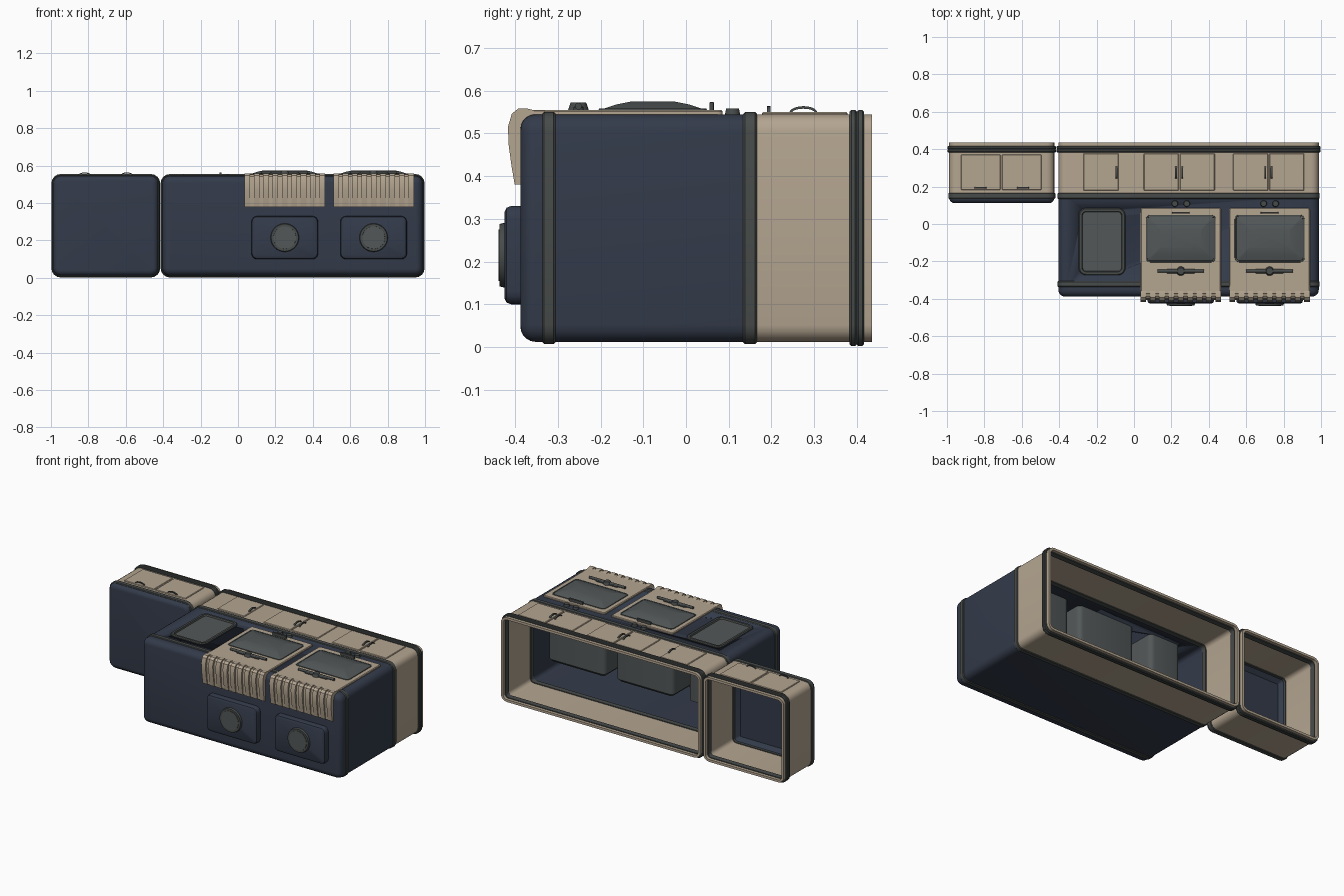
import bpy, bmesh, math
from mathutils import Matrix

if "Cube" in bpy.data.objects:
    bpy.data.objects.remove(bpy.data.objects["Cube"])


def mat(name, c):
    m = bpy.data.materials.new(name)
    m.diffuse_color = (*c, 1)
    m.use_nodes = True
    m.node_tree.nodes["Principled BSDF"].inputs["Base Color"].default_value = m.diffuse_color
    return m


NAVY = mat("navy", (0.033, 0.043, 0.068))
TAN = mat("warm tan", (0.455, 0.375, 0.28))
GREY = mat("glass grey", (0.085, 0.096, 0.096))
TRIM = mat("trim grey", (0.062, 0.070, 0.068))


def finish(name, bm, mats):
    bmesh.ops.recalc_face_normals(bm, faces=bm.faces)
    me = bpy.data.meshes.new(name)
    bm.to_mesh(me)
    bm.free()
    ob = bpy.data.objects.new(name, me)
    bpy.context.collection.objects.link(ob)
    for m in mats:
        me.materials.append(m)
    bpy.context.view_layer.objects.active = ob
    bpy.ops.object.select_all(action='DESELECT')
    ob.select_set(True)
    bpy.ops.object.shade_smooth_by_angle(angle=math.radians(35))
    return ob


def rrect(u0, u1, v0, v1, r, n=5):
    """Rounded rectangle outline."""
    pts = []
    for i, (cu, cv) in enumerate(((u1 - r, v1 - r), (u0 + r, v1 - r), (u0 + r, v0 + r), (u1 - r, v0 + r))):
        for k in range(n):
            a = math.pi / 2 * (i + k / (n - 1))
            pts.append((cu + r * math.cos(a), cv + r * math.sin(a)))
    return pts


def loft(name, rect, r, steps, mats, axis='z', wrap=False, rule=None):
    """Skin rounded rectangles; each step is (position, inset)."""
    bm = bmesh.new()
    u0, u1, v0, v1 = rect
    rings = []
    for w, i in steps:
        pts = rrect(u0 + i, u1 - i, v0 + i, v1 - i, max(r - i, 0.004))
        rings.append([bm.verts.new((u, v, w) if axis == 'z' else (u, w, v)) for u, v in pts])
    n = len(rings[0])
    pairs = list(zip(rings, rings[1:])) + ([(rings[-1], rings[0])] if wrap else [])
    for a, b in pairs:
        for k in range(n):
            bm.faces.new((a[k], a[(k + 1) % n], b[(k + 1) % n], b[k]))
    if not wrap:
        bm.faces.new(rings[0])
        bm.faces.new(rings[-1])
    if rule:
        for f in bm.faces:
            f.material_index = rule(f.calc_center_median())
    return finish(name, bm, mats)


def plate(name, rect, r, z0, z1, m, b=0.004):
    return loft(name, rect, r, [(z0, 0), (z1 - b, 0), (z1, b)], [m])


def prism(name, pts, a0, a1, m, axis='x'):
    """Extrude a profile along x (points are y,z) or y (points are x,z)."""
    bm = bmesh.new()
    ends = [[bm.verts.new((a, p, q) if axis == 'x' else (p, a, q)) for p, q in pts] for a in (a0, a1)]
    for e in ends:
        bm.faces.new(e)
    n = len(pts)
    for k in range(n):
        bm.faces.new((ends[0][k], ends[0][(k + 1) % n], ends[1][(k + 1) % n], ends[1][k]))
    return finish(name, bm, [m])


def cyl(name, c, r1, r2, h, m, axis='z'):
    bm = bmesh.new()
    bmesh.ops.create_cone(bm, cap_ends=True, segments=32, radius1=r1, radius2=r2, depth=h)
    rot = {'z': Matrix(), 'y': Matrix.Rotation(math.pi / 2, 4, 'X'), 'x': Matrix.Rotation(math.pi / 2, 4, 'Y')}[axis]
    bmesh.ops.transform(bm, matrix=Matrix.Translation(c) @ rot, verts=bm.verts)
    return finish(name, bm, [m])


Z0, Z1, T, BACK, SPLIT = 0.012, 0.545, 0.015, 0.436, 0.15


def shell(name, x0, x1, front, R):
    """Hollow open-backed box with a rounded front, navy ahead and tan behind."""
    steps = [(front + T, R + T), (front + R + T, T), (SPLIT, T), (BACK, T), (BACK, 0), (SPLIT, 0)]
    for k in range(6):
        a = k * math.pi / 10
        steps.append((front + R * (1 - math.sin(a)), R * (1 - math.cos(a))))
    return loft(name, (x0, x1, Z0, Z1), 0.04, steps, [NAVY, TAN], 'y',
                rule=lambda c: 1 if c.y > SPLIT + 0.001 else 0)


def ring(name, x0, x1, y0, y1, out):
    b = 0.004
    loft(name, (x0, x1, Z0, Z1), 0.04,
         [(y0, T + 0.005), (y0, b - out), (y0 + b, -out), (y1 - b, -out), (y1, b - out), (y1, T + 0.005)],
         [TRIM], 'y', wrap=True)


# cabinet shells and trim bands
MAIN, SIDE = (-0.404, 0.988), (-0.988, -0.426)
main = shell("main_cabinet", *MAIN, -0.388, 0.036)
shell("side_cabinet", *SIDE, 0.112, 0.028)
for tag, xs in (("main", MAIN), ("side", SIDE)):
    ring(tag + "_middle_band", *xs, 0.134, 0.166, 0.005)
    ring(tag + "_rear_band_a", *xs, 0.383, 0.400, 0.010)
    ring(tag + "_rear_band_b", *xs, 0.400, 0.417, 0.010)
ring("main_front_band", *MAIN, -0.336, -0.306, 0.005)

# open shelf niche cut into the main cabinet
NICHE = (-0.28, -0.062, -0.258, 0.07)
cutter = loft("niche_cutter", NICHE, 0.03, [(0.45, 0), (0.65, 0)], [])
cutter.hide_render = True
mod = main.modifiers.new("niche", 'BOOLEAN')
mod.operation, mod.solver, mod.object = 'DIFFERENCE', 'EXACT', cutter
bpy.context.view_layer.objects.active = main
bpy.ops.object.modifier_apply(modifier="niche")
bpy.data.objects.remove(cutter)
loft("niche_box", NICHE, 0.03,
     [(0.546, 0.008), (0.17, 0.012), (0.155, 0), (0.546, 0)], [GREY])
loft("niche_frame", (-0.296, -0.046, -0.274, 0.086), 0.04,
     [(0.54, 0), (0.550, 0), (0.555, 0.005), (0.555, 0.018), (0.54, 0.024)], [TRIM], wrap=True)
for y in (-0.14, -0.02):
    plate("niche_shelf", (-0.272, -0.07, y - 0.005, y + 0.005), 0.004, 0.165, 0.47, GREY, 0.001)
    plate("niche_shelf_edge", (-0.272, -0.07, y - 0.005, y + 0.005), 0.004, 0.47, 0.476, TAN, 0.001)

# two ovens
VISOR = [(-0.33, 0.553), (-0.385, 0.553), (-0.399, 0.542), (-0.405, 0.50), (-0.402, 0.44), (-0.397, 0.38),
         (-0.385, 0.38), (-0.385, 0.50), (-0.375, 0.535), (-0.33, 0.545)]
FIN = [(-0.355, 0.554), (-0.375, 0.559), (-0.393, 0.558), (-0.408, 0.546), (-0.417, 0.515), (-0.415, 0.47),
       (-0.408, 0.42), (-0.401, 0.38), (-0.39, 0.38), (-0.39, 0.53), (-0.36, 0.55)]
for cx in (0.25, 0.725):
    plate("oven_door", (cx - 0.215, cx + 0.215, -0.375, 0.086), 0.012, 0.54, 0.555, TAN)
    loft("window_frame", (cx - 0.188, cx + 0.188, -0.206, 0.05), 0.025,
         [(0.55, 0), (0.558, 0.002), (0.558, 0.009), (0.55, 0.011)], [TRIM], wrap=True)
    loft("oven_window", (cx - 0.18, cx + 0.18, -0.198, 0.042), 0.02,
         [(0.55, 0), (0.557, 0.002), (0.568, 0.035), (0.575, 0.07)], [GREY])
    loft("oven_box", (cx - 0.2, cx + 0.2, -0.24, 0.06), 0.03,
         [(0.538, 0), (0.15, 0), (0.13, 0.02)], [GREY])
    # door handle, latch and control knobs
    cyl("oven_handle", (cx, -0.252, 0.564), 0.008, 0.008, 0.25, TRIM, 'x')
    plate("handle_mount", (cx - 0.08, cx + 0.08, -0.264, -0.24), 0.011, 0.553, 0.565, TRIM)
    cyl("handle_boss", (cx, -0.252, 0.563), 0.025, 0.018, 0.02, TRIM)
    plate("door_latch", (cx - 0.048, cx + 0.048, 0.055, 0.065), 0.004, 0.553, 0.574, TRIM, 0.002)
    for dx in (-0.032, 0.032):
        cyl("control_knob", (cx + dx, 0.109, 0.551), 0.018, 0.015, 0.016, TRIM)
    # ribbed visor over the front edge
    prism("visor", VISOR, cx - 0.215, cx + 0.215, TAN)
    for k in range(9):
        x = cx - 0.2 + k * 0.05
        prism("visor_fin", FIN, x - 0.015, x + 0.015, TAN)
    # lower front panel with round port
    loft("front_panel", (cx - 0.178, cx + 0.178, 0.10, 0.33), 0.03,
         [(-0.38, 0), (-0.41, 0), (-0.42, 0.004), (-0.425, 0.014)], [NAVY], 'y')
    cyl("port_rim", (cx, -0.429, 0.215), 0.077, 0.073, 0.016, TRIM, 'y')
    cyl("port_disc", (cx, -0.431, 0.215), 0.063, 0.060, 0.016, GREY, 'y')


# cupboard doors and arched pulls
def arch(c, w=0.033, h=0.016, t=0.006):
    z = 0.548
    up = [(c + w * math.cos(k * math.pi / 10), z + h * math.sin(k * math.pi / 10)) for k in range(11)]
    lo = [(c + (w - t) * math.cos(k * math.pi / 10), z + (h - t) * math.sin(k * math.pi / 10)) for k in range(10, -1, -1)]
    return up + lo


for x0, x1, hx in ((-0.27, -0.082, -0.093), (0.052, 0.239, 0.224), (0.245, 0.432, 0.258),
                   (0.53, 0.717, 0.702), (0.723, 0.91, 0.736)):
    plate("cupboard_door", (x0, x1, 0.178, 0.378), 0.006, 0.54, 0.550, TAN, 0.003)
    prism("cupboard_pull", arch(0.275), hx - 0.005, hx + 0.005, TRIM)
for x0, x1, hx in ((-0.925, -0.714, -0.82), (-0.706, -0.495, -0.594)):
    plate("side_door", (x0, x1, 0.182, 0.372), 0.006, 0.54, 0.550, TAN, 0.003)
    prism("side_pull", arch(hx), 0.19, 0.198, TRIM, 'y')
